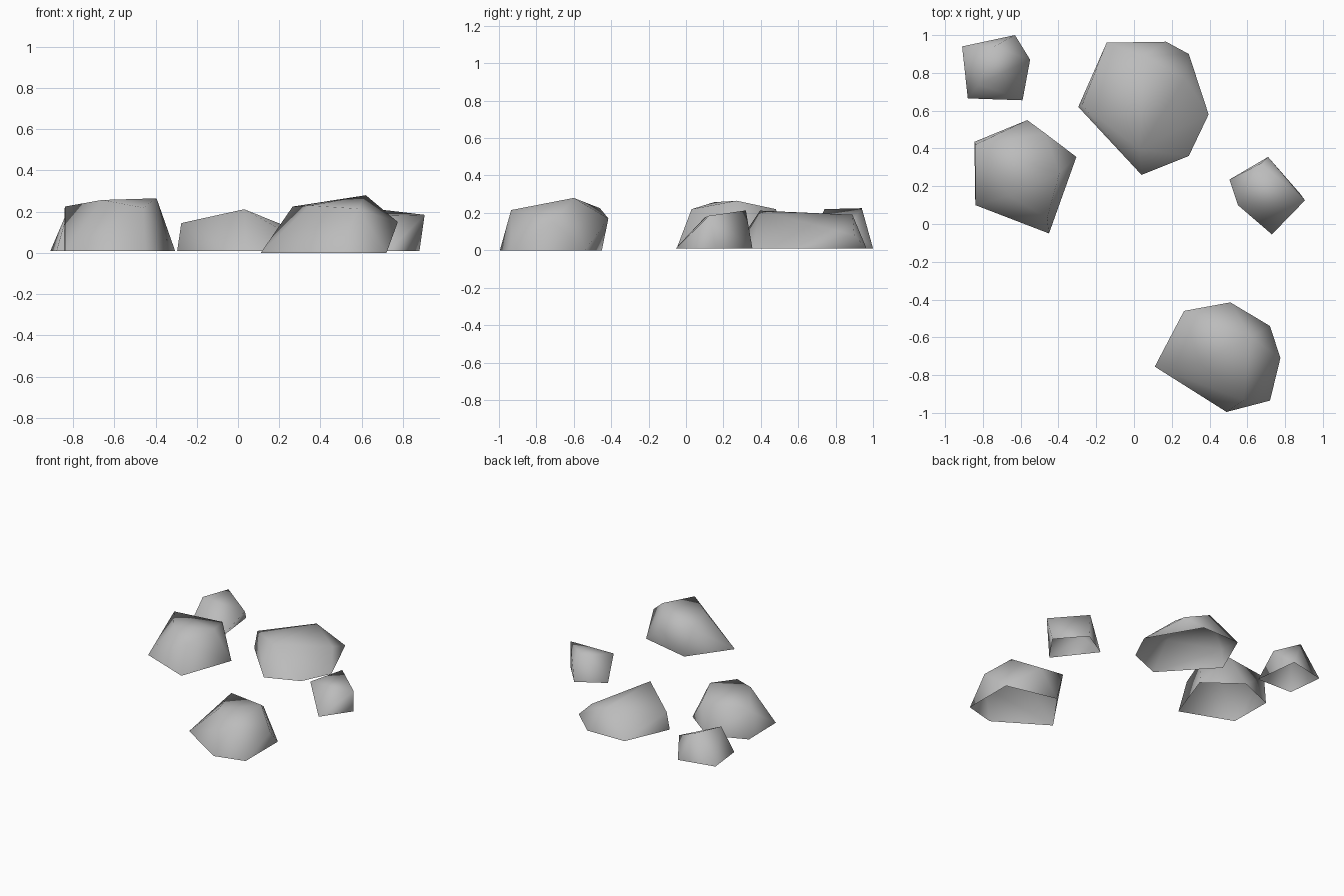
import bpy
import bmesh

cube = bpy.data.objects.get("Cube")
if cube:
    bpy.data.objects.remove(cube, do_unlink=True)

stone = bpy.data.materials.new("stone_grey")
stone.use_nodes = True
grey = (0.5, 0.5, 0.5, 1)
stone.diffuse_color = grey
stone.node_tree.nodes["Principled BSDF"].inputs["Base Color"].default_value = grey


def rock(name, ground, footprint, crown):
    """Wrap a footprint and a few crown corners in a shell with an open base."""
    bm = bmesh.new()
    for x, y in footprint:
        bm.verts.new((x, y, ground))
    for corner in crown:
        bm.verts.new(corner)
    bmesh.ops.convex_hull(bm, input=bm.verts[:])
    base = [f for f in bm.faces if all(v.co.z < ground + 0.002 for v in f.verts)]
    bmesh.ops.delete(bm, geom=base, context='FACES')
    loose = [v for v in bm.verts if not v.link_faces]
    bmesh.ops.delete(bm, geom=loose, context='VERTS')
    bmesh.ops.recalc_face_normals(bm, faces=bm.faces[:])
    # An open shell can be turned inside out, so face it outwards
    centre_z = sum(v.co.z for v in bm.verts) / len(bm.verts)
    top = max(bm.faces, key=lambda f: f.calc_center_median().z - centre_z)
    if top.normal.z < 0:
        bmesh.ops.reverse_faces(bm, faces=bm.faces[:])
    for f in bm.faces:
        f.smooth = True
    mesh = bpy.data.meshes.new(name)
    bm.to_mesh(mesh)
    bm.free()
    mesh.materials.append(stone)
    obj = bpy.data.objects.new(name, mesh)
    bpy.context.collection.objects.link(obj)


# Small rock at the back
rock("small_back_rock", 0.01,
     [(-.91, .94), (-.63, 1), (-.59, .655), (-.88, .665)],
     [(-.55, .87, .13), (-.82, .74, .22), (-.74, .94, .225)])

# Medium rock at the side
rock("medium_side_rock", 0.01,
     [(-.84, .1), (-.845, .435), (-.565, .55), (-.305, .355), (-.45, -.05)],
     [(-.84, .42, .225), (-.47, .48, .22), (-.395, .27, .265),
      (-.46, .03, .22), (-.66, .15, .257)])

# Large rock at the back
rock("large_back_rock", 0.01,
     [(-.295, .62), (-.145, .96), (.17, .965), (.395, .58), (.29, .36), (.04, .26)],
     [(-.275, .63, .145), (.03, .395, .212), (.05, .89, .19),
      (.29, .9, .08), (.27, .77, .115)])

# Small rock at the other side
rock("small_side_rock", 0.01,
     [(.505, .235), (.73, -.055), (.88, .16), (.71, .355)],
     [(.55, .1, .175), (.905, .125, .185), (.67, .32, .213)])

# Large rock at the front
rock("large_front_rock", 0,
     [(.11, -.755), (.49, -.995), (.72, -.935), (.72, -.54), (.33, -.45)],
     [(.265, -.46, .225), (.62, -.6, .28), (.775, -.71, .15),
      (.51, -.415, .17), (.58, -.935, .215), (.35, -.74, .23)])
